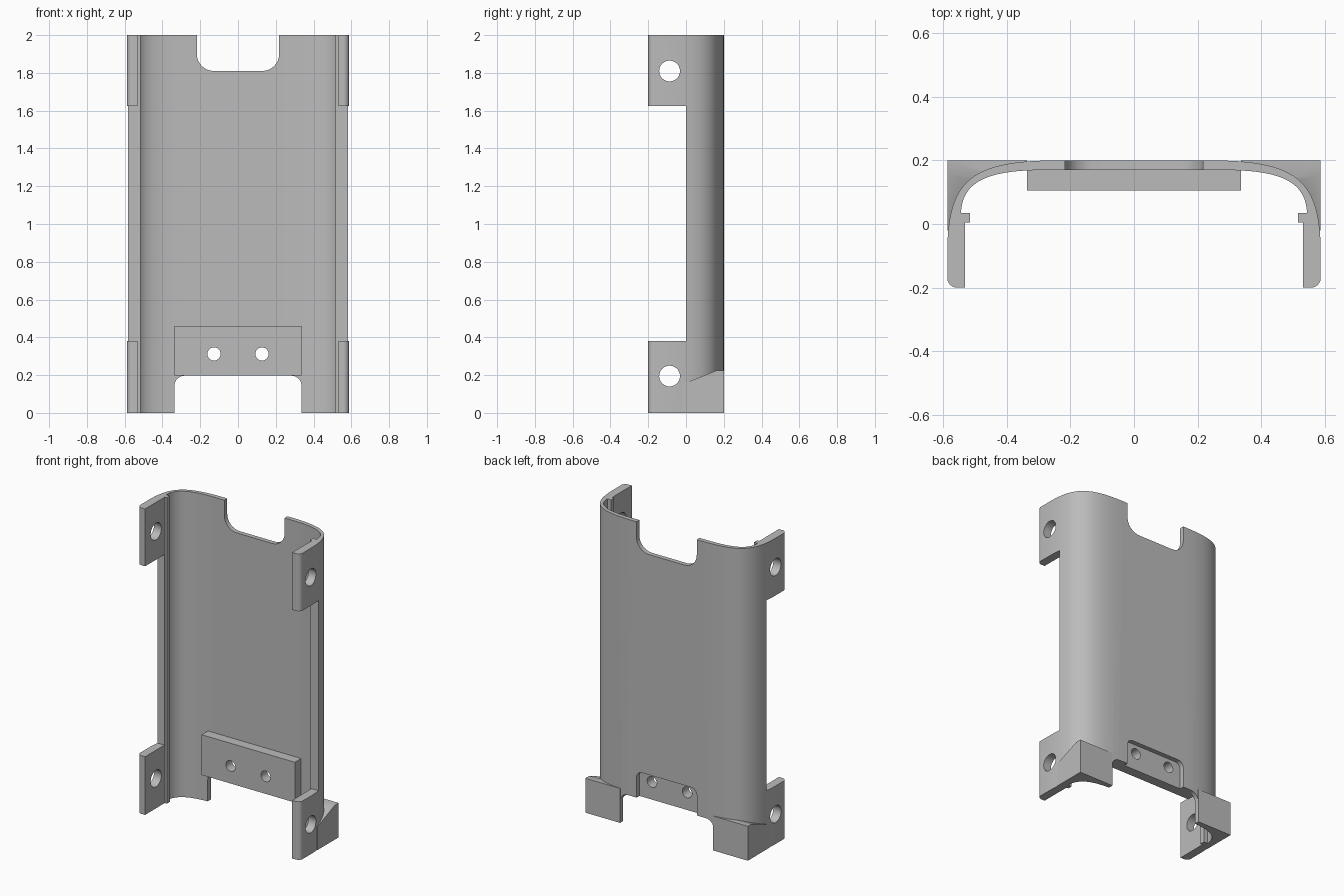
import bpy, bmesh, math

if "Cube" in bpy.data.objects:
    bpy.data.objects.remove(bpy.data.objects["Cube"])

grey = bpy.data.materials.new("plain grey")
grey.diffuse_color = (0.5, 0.5, 0.5, 1)
grey.use_nodes = True
grey.node_tree.nodes["Principled BSDF"].inputs["Base Color"].default_value = grey.diffuse_color


def prism(name, pts, lo, hi, axis="z"):
    """Extrude a 2D outline along an axis; hi may be a function of the point."""
    place = {"z": lambda a, b, h: (a, b, h),
             "y": lambda a, b, h: (a, h, b),
             "x": lambda a, b, h: (h, a, b)}[axis]
    bm = bmesh.new()
    top = hi if callable(hi) else (lambda p: hi)
    v0 = [bm.verts.new(place(*p, lo)) for p in pts]
    v1 = [bm.verts.new(place(*p, top(p))) for p in pts]
    n = len(pts)
    caps = [bm.faces.new(v0), bm.faces.new(v1)]
    for i in range(n):
        bm.faces.new((v0[i], v0[(i + 1) % n], v1[(i + 1) % n], v1[i]))
    bmesh.ops.triangulate(bm, faces=caps)
    bmesh.ops.recalc_face_normals(bm, faces=bm.faces[:])
    mesh = bpy.data.meshes.new(name)
    bm.to_mesh(mesh)
    bm.free()
    ob = bpy.data.objects.new(name, mesh)
    mesh.materials.append(grey)
    bpy.context.collection.objects.link(ob)
    return ob


def bezier(p0, p1, p2, p3, n=18):
    out = []
    for i in range(n + 1):
        t = i / n
        w = ((1 - t) ** 3, 3 * t * (1 - t) ** 2, 3 * t * t * (1 - t), t ** 3)
        out.append(tuple(sum(k * p[a] for k, p in zip(w, (p0, p1, p2, p3))) for a in (0, 1)))
    return out


def circle(cx, cy, r, n=32):
    return [(cx + r * math.cos(2 * math.pi * i / n), cy + r * math.sin(2 * math.pi * i / n))
            for i in range(n)]


def arc(cx, cy, r, a0, a1, n=8):
    return [(cx + r * math.cos(math.radians(a0 + (a1 - a0) * i / n)),
             cy + r * math.sin(math.radians(a0 + (a1 - a0) * i / n))) for i in range(n + 1)]


def notch(w, edge, end, r):
    """Slot outline, open at 'end', with rounded corners at 'edge'."""
    s = 1 if edge > end else -1
    right = [(w, end)] + arc(w - r, edge - s * r, r, 0, s * 90)
    return right + [(-x, z) for x, z in reversed(right)]


def box(x0, x1, z0, z1):
    return [(x0, z0), (x1, z0), (x1, z1), (x0, z1)]


def cut(ob, cutters):
    for c in cutters:
        c.hide_render = True
        m = ob.modifiers.new("cut", "BOOLEAN")
        m.operation, m.solver, m.object = "DIFFERENCE", "EXACT", c
        bpy.context.view_layer.objects.active = ob
        bpy.ops.object.modifier_apply(modifier=m.name)
        bpy.data.objects.remove(c)


def smooth(ob):
    bpy.ops.object.select_all(action="DESELECT")
    ob.select_set(True)
    bpy.context.view_layer.objects.active = ob
    bpy.ops.object.shade_smooth_by_angle(angle=math.radians(30))


# curved shell: outer skin, rounded tab end, inner lip, inner skin
outer = bezier((0.25, 0.2), (0.52, 0.2), (0.585, 0.13), (0.588, -0.08))
inner = bezier((0.28, 0.17), (0.47, 0.17), (0.54, 0.13), (0.545, 0.035))
half = outer + arc(0.558, -0.17, 0.03, 0, -90)
half += [(0.532, -0.2), (0.532, 0.004), (0.517, 0.004), (0.517, 0.035)] + inner[::-1]
left = [(-x, y) for x, y in reversed(half)]
shell = prism("shell", half + left, 0, 2)

# openings: side gaps between tabs, end notches, rear recess, tab holes
cutters = [prism("side_gap", box(-1, 1, 0.38, 1.625), -0.5, 0, "y"),
           prism("top_notch", notch(0.218, 1.81, 2.2, 0.09), 0.0, 0.4, "y"),
           prism("bottom_notch", notch(0.337, 0.197, -0.2, 0.055), 0.0, 0.4, "y"),
           prism("rear_recess", notch(0.218, 0.37, 0.1, 0.04), 0.0, 0.4, "y")]
for z in (0.195, 1.81):
    cutters.append(prism("tab_hole", circle(-0.087, z, 0.055), -1, 1, "x"))
cut(shell, cutters)
smooth(shell)

# cross plate with two screw holes
plate = prism("cross_plate", box(-0.337, 0.337, 0.197, 0.46), 0.105, 0.17, "y")
cut(plate, [prism("screw_hole", circle(x, 0.312, 0.035), 0, 0.4, "y") for x in (-0.127, 0.127)])
smooth(plate)

# square corner feet with a sloping top, outside the curved skin
skin = [(x - 0.008, y - 0.008) for x, y in outer if x > 0.36 and y > 0.0]
for name, s in (("right_foot", 1), ("left_foot", -1)):
    pts = [(0.337, 0.2), (0.337, 0.18)] + skin
    pts += [(0.58, -0.02), (0.5875, -0.02), (0.5875, 0.1625), (0.5875, 0.2)]
    foot = prism(name, [(s * x, y) for x, y in pts], 0,
                 lambda p: min(0.225, 0.16 + 0.4 * p[1]))
    smooth(foot)
